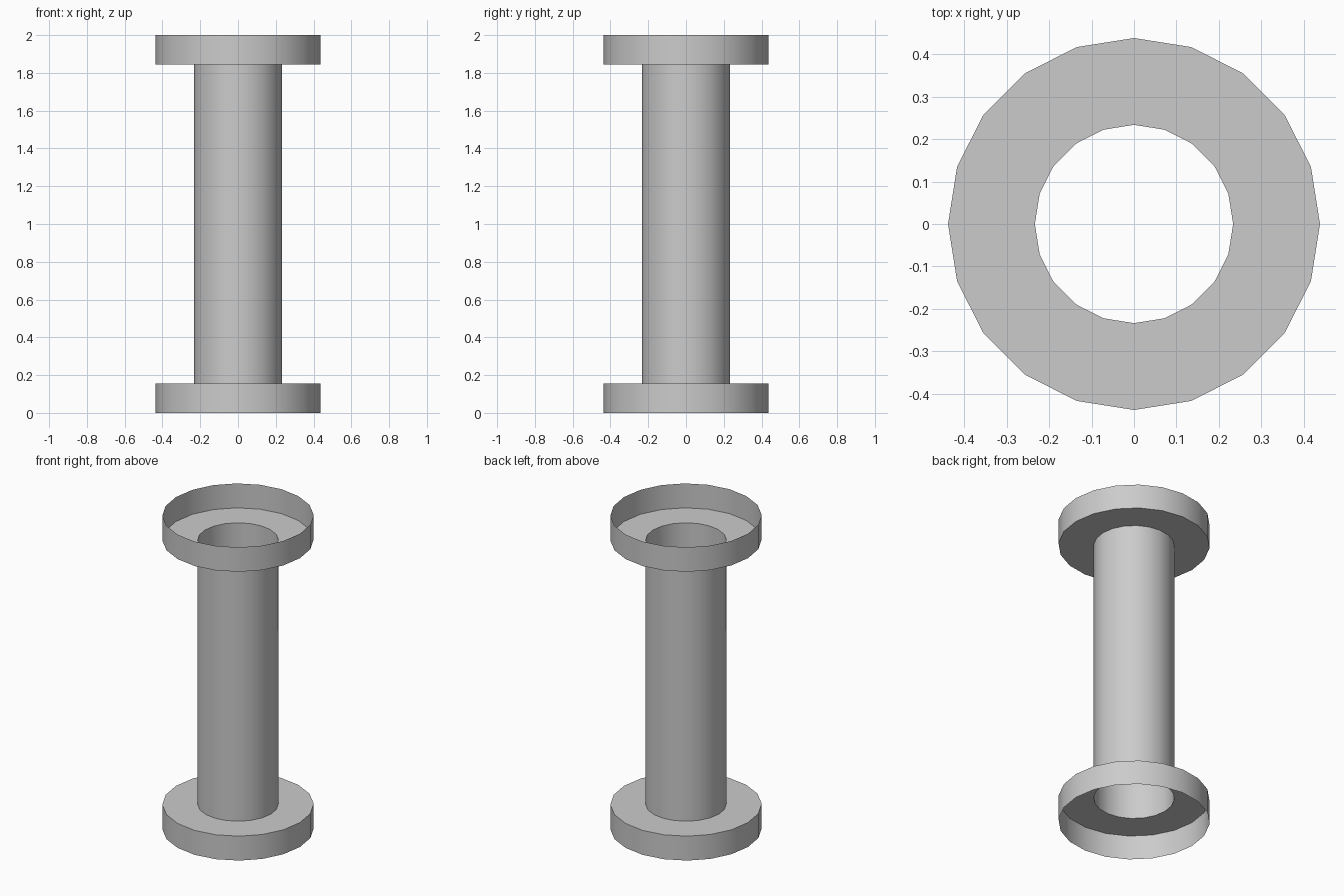
import bpy, bmesh, math

if "Cube" in bpy.data.objects:
    bpy.data.objects.remove(bpy.data.objects["Cube"])

SIDES = 20
R_RIM, R_TUBE = 0.438, 0.2335
Z_LOW, Z_HIGH, HEIGHT = 0.156, 1.844, 2.0


def lathe(name, profile):
    """Revolve an open (radius, z) profile into a thin open shell."""
    bm = bmesh.new()
    rings = [[bm.verts.new((r * math.cos(2 * math.pi * i / SIDES),
                            r * math.sin(2 * math.pi * i / SIDES), z))
              for i in range(SIDES)] for r, z in profile]
    for a, b in zip(rings, rings[1:]):
        for i in range(SIDES):
            j = (i + 1) % SIDES
            bm.faces.new((a[i], a[j], b[j], b[i]))
    mesh = bpy.data.meshes.new(name)
    bm.to_mesh(mesh)
    bm.free()
    obj = bpy.data.objects.new(name, mesh)
    bpy.context.collection.objects.link(obj)
    return obj


# Hollow spool: lower rim, flange, open tube, upper flange, upper rim
spool = lathe("spool_shell", [
    (R_RIM, 0), (R_RIM, Z_LOW), (R_TUBE, Z_LOW),
    (R_TUBE, Z_HIGH), (R_RIM, Z_HIGH), (R_RIM, HEIGHT)])

# Smooth round walls, sharp flange corners
bpy.context.view_layer.objects.active = spool
spool.select_set(True)
bpy.ops.object.shade_smooth_by_angle(angle=math.radians(30))
